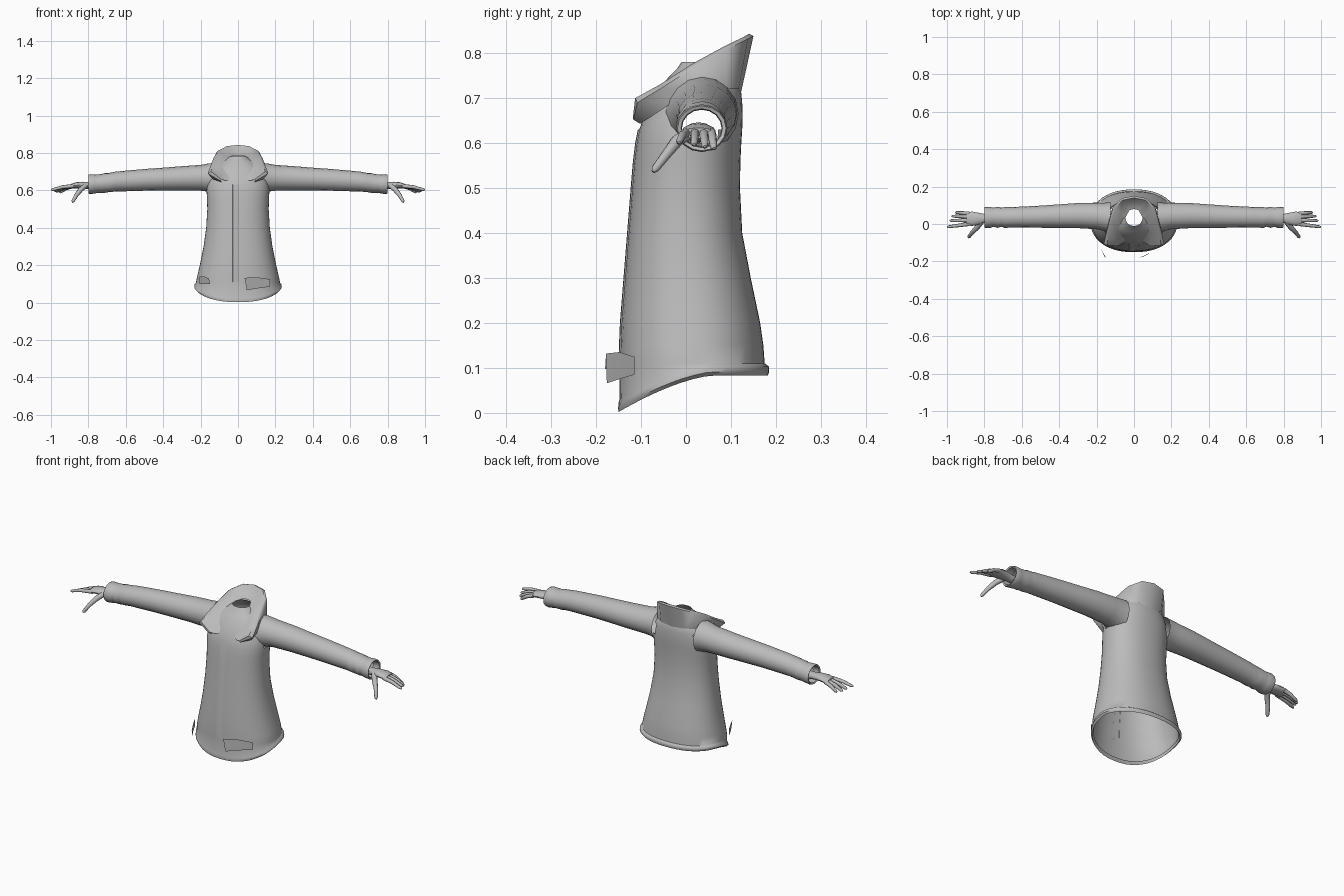
import bpy, bmesh, math
from mathutils import Vector

grey = bpy.data.materials.new("cloth grey")
grey.diffuse_color = (0.5, 0.5, 0.5, 1)


def finish(name, bm, mirror=False, smooth=50, subdiv=0):
    bmesh.ops.recalc_face_normals(bm, faces=bm.faces)
    me = bpy.data.meshes.new(name)
    bm.to_mesh(me)
    bm.free()
    me.materials.append(grey)
    ob = bpy.data.objects.new(name, me)
    bpy.context.collection.objects.link(ob)
    if mirror:
        m = ob.modifiers.new("mirror", 'MIRROR')
        m.use_clip = True
    if subdiv:
        ob.modifiers.new("round", 'SUBSURF').levels = subdiv
        ob.modifiers["round"].render_levels = subdiv
    bpy.ops.object.select_all(action='DESELECT')
    ob.select_set(True)
    bpy.context.view_layer.objects.active = ob
    bpy.ops.object.shade_smooth_by_angle(angle=math.radians(smooth))
    return ob


def loft(bm, rows, closed=True, caps=False):
    rings = [[bm.verts.new(p) for p in r] for r in rows]
    n = len(rings[0])
    for a, b in zip(rings, rings[1:]):
        for i in range(n if closed else n - 1):
            j = (i + 1) % n
            bm.faces.new((a[i], a[j], b[j], b[i]))
    if caps:
        bm.faces.new(rings[0])
        bm.faces.new(rings[-1])


def tube(bm, pts, radii, n=8):
    """Capped round tube along a path, mostly following x."""
    pts = [Vector(p) for p in pts]
    rows = []
    for i, p in enumerate(pts):
        d = (pts[min(i + 1, len(pts) - 1)] - pts[max(i - 1, 0)]).normalized()
        u = d.cross(Vector((0, 0, 1))).normalized()
        v = u.cross(d)
        rows.append([p + radii[i] * (u * math.cos(t) + v * math.sin(t))
                     for t in (2 * math.pi * k / n for k in range(n))])
    loft(bm, rows, caps=True)


# Coat body: height, half width, front y, back y
BODY = [(0.11, .224, -.147, .175), (0.15, .216, -.146, .172), (0.2, .204, -.144, .165),
        (0.3, .184, -.136, .144), (0.4, .170, -.128, .125), (0.5, .164, -.120, .120),
        (0.56, .166, -.115, .121), (0.60, .168, -.110, .123), (0.63, .166, -.104, .125),
        (0.66, .160, -.093, .126), (0.69, .150, -.078, .125), (0.72, .132, -.060, .122),
        (0.745, .10, -.040, .110), (0.765, .065, -.02, .09), (0.78, .045, -.01, .08)]


def hem_z(y):
    s = min(max((0.06 - y) / 0.21, 0), 1)
    return 0.083 - 0.081 * s ** 1.5


def oval(w, f, b, n=48):
    e = 0.9
    for k in range(n):
        t = 2 * math.pi * k / n
        c, s = math.cos(t), math.sin(t)
        yield (w * math.copysign(abs(c) ** e, c),
               (f + b) / 2 + (b - f) / 2 * math.copysign(abs(s) ** e, s))


rows = []
for w, f, b, dz in ((.218, -.142, .174, .012), (.224, -.15, .182, 0),
                    (.233, -.151, .185, .008), (.232, -.15, .184, .02), (.225, -.148, .177, .026)):
    rows.append([(x, y, hem_z(y) + dz) for x, y in oval(w, f, b)])
for z, w, f, b in BODY:
    rows.append([(x, y, z) for x, y in oval(w, f, b)])
bm = bmesh.new()
loft(bm, rows)
# Arm holes
holes = [f for f in bm.faces if abs(f.calc_center_median().x) > 0.1 and
         ((f.calc_center_median().y - .035) / .062) ** 2 +
         ((f.calc_center_median().z - .665) / .062) ** 2 < 1]
bmesh.ops.delete(bm, geom=holes, context='FACES')
finish("coat_body", bm)

# Front closure flap
bm = bmesh.new()
loft(bm, [[(-.03, f + .002, z), (-.028, f - .003, z), (.0, f - .002, z), (.006, f + .001, z)]
          for z, w, f, b in BODY[:9]], closed=False)
finish("front_flap", bm)

# Sleeves with wrinkled cuffs: x, centre y, centre z, radius y, radius z
SLEEVE = [(.125, .035, .665, .082, .082), (.16, .038, .668, .075, .075), (.2, .043, .667, .071, .069),
          (.3, .045, .664, .067, .065), (.4, .042, .660, .063, .061), (.5, .039, .656, .059, .058),
          (.6, .037, .650, .056, .055), (.66, .036, .646, .054, .053), (.69, .034, .642, .056, .051),
          (.71, .037, .640, .051, .053), (.73, .035, .637, .056, .050), (.75, .037, .636, .051, .049),
          (.765, .035, .634, .055, .051), (.79, .035, .633, .057, .053), (.80, .035, .633, .054, .050),
          (.797, .035, .633, .046, .043), (.76, .035, .633, .044, .041)]
bm = bmesh.new()
loft(bm, [[(x, cy + ry * math.cos(t), cz + rz * math.sin(t))
           for t in (2 * math.pi * k / 16 for k in range(16))] for x, cy, cz, ry, rz in SLEEVE])
finish("sleeves", bm, mirror=True)

# Hands
bm = bmesh.new()
PALM = [(.75, .03, .622, .024, .02), (.80, .03, .625, .024, .018), (.83, .028, .628, .032, .018),
        (.865, .028, .627, .038, .016), (.895, .028, .622, .036, .012)]
loft(bm, [[(x, cy + ry * math.cos(t), cz + rz * math.sin(t))
           for t in (2 * math.pi * k / 12 for k in range(12))] for x, cy, cz, ry, rz in PALM], caps=True)
for base_y, tip in ((.0, (1.0, -.016, .602)), (.02, (.985, .018, .597)),
                    (.039, (.975, .042, .592)), (.056, (.955, .062, .588))):
    a, c = Vector((.88, base_y, .623)), Vector(tip)
    mid = a.lerp(c, .5) + Vector((0, 0, .005))
    tube(bm, [a, mid, a.lerp(c, .93), c], [.011, .0095, .0075, .003])
tube(bm, [(.815, .012, .625), (.84, -.02, .605), (.865, -.045, .573), (.882, -.068, .543), (.885, -.073, .536)],
     [.014, .014, .011, .009, .004])
finish("hands", bm, mirror=True)

# Standing collar: outer foot, rim, thickness lip, and inner lining
FOOT = [(0, .123, .715), (.07, .117, .72), (.112, .09, .72), (.132, .03, .71),
        (.142, -.03, .69), (.135, -.075, .66), (.085, -.102, .643)]
RIM = [(0, .15, .838), (.065, .138, .832), (.112, .09, .808), (.132, .02, .77),
       (.150, -.055, .722), (.162, -.108, .690), (.095, -.117, .652)]
LIP = [(0, .14, .843), (.06, .128, .836), (.102, .083, .814), (.120, .015, .777),
       (.136, -.06, .729), (.145, -.113, .700), (.088, -.118, .658)]
LINING = [(0, .112, .80), (.045, .10, .80), (.073, .06, .786), (.08, .0, .757),
          (.088, -.05, .717), (.093, -.088, .678), (.068, -.105, .652)]
NECK = [(0, .08, .786), (.025, .074, .785), (.045, .035, .78), (.05, -.005, .752),
        (.05, -.04, .725), (.05, -.07, .69), (.045, -.097, .655)]
bm = bmesh.new()
loft(bm, [FOOT, RIM, LIP, LINING, NECK], closed=False)
finish("collar", bm, mirror=True, smooth=60)

# Loose pocket flaps
for name, quad in (
        ("left_pocket_flap", ((.035, -.178, .132), (.10, -.148, .135), (.17, -.115, .125),
                              (.17, -.115, .085), (.10, -.148, .075), (.047, -.176, .066))),
        ("right_pocket_flap", ((-.155, -.178, .128), (-.18, -.13, .14), (-.205, -.08, .138),
                               (-.205, -.08, .10), (-.18, -.13, .098), (-.15, -.18, .098)))):
    bm = bmesh.new()
    v = [bm.verts.new(p) for p in quad]
    bm.faces.new((v[0], v[1], v[4], v[5]))
    bm.faces.new((v[1], v[2], v[3], v[4]))
    finish(name, bm)
